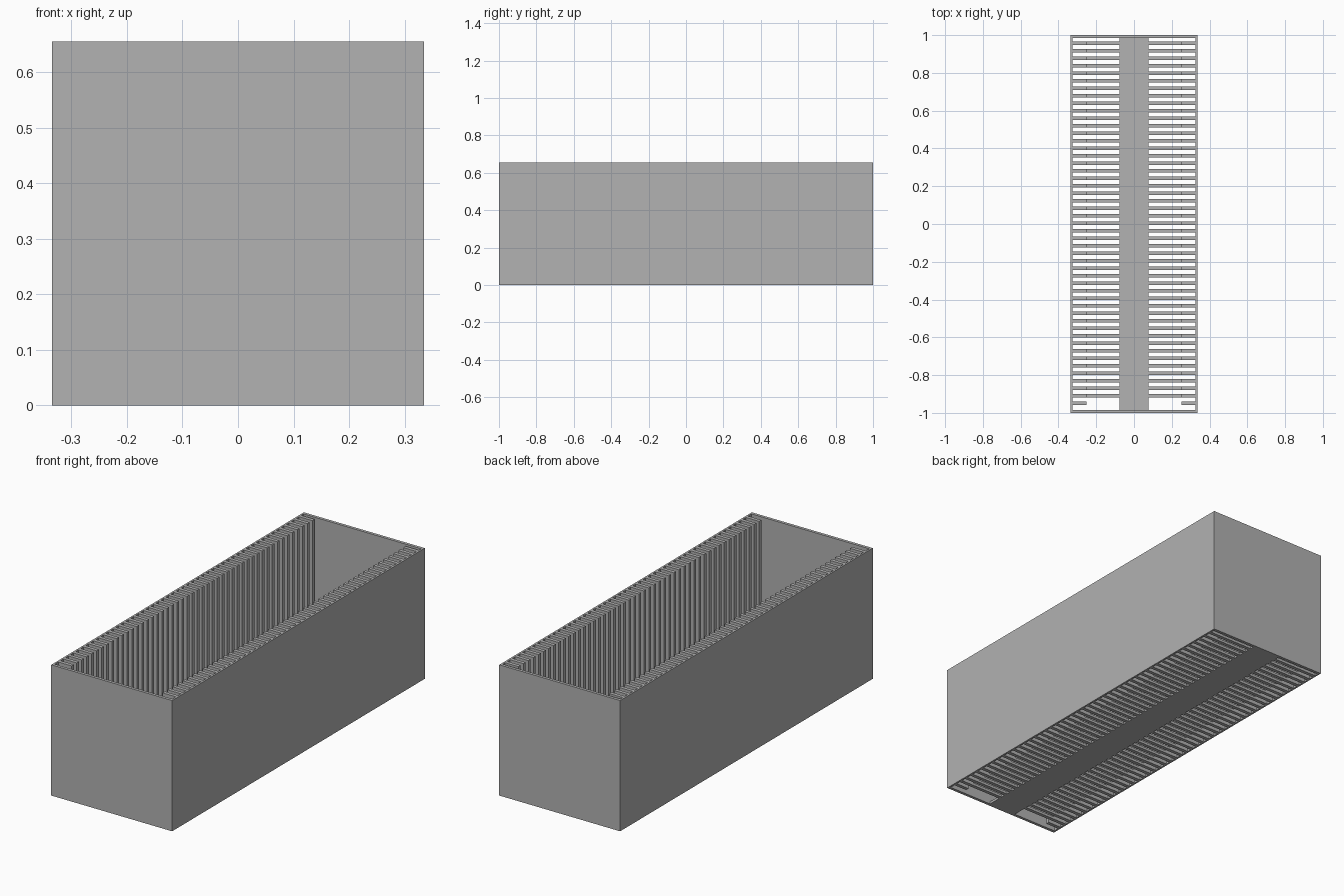
import bpy, bmesh

cube = bpy.data.objects.get("Cube")
if cube:
    bpy.data.objects.remove(cube, do_unlink=True)

# Overall sizes
HALF_X, HALF_Y, HEIGHT = 0.335, 1.0, 0.655
SIDE_WALL, END_WALL, FLOOR = 0.009, 0.015, 0.013
RIB_X, STRIP_X = 0.252, 0.078
RIB_COUNT, FIRST_RIB, PITCH, RIB_WIDTH = 49, -0.948, 0.0397, 0.018

grey = bpy.data.materials.new("grey plastic")
grey.use_nodes = True
colour = (0.445, 0.445, 0.445, 1)
grey.diffuse_color = colour
grey.node_tree.nodes["Principled BSDF"].inputs["Base Color"].default_value = colour


def add_box(bm, x0, x1, y0, y1, z0, z1):
    verts = bmesh.ops.create_cube(bm, size=1)["verts"]
    bmesh.ops.scale(bm, vec=(x1 - x0, y1 - y0, z1 - z0), verts=verts)
    bmesh.ops.translate(bm, vec=((x0 + x1) / 2, (y0 + y1) / 2, (z0 + z1) / 2), verts=verts)


def make_part(name, boxes, mirror=False):
    bm = bmesh.new()
    for box in boxes:
        add_box(bm, *box)
    mesh = bpy.data.meshes.new(name)
    bm.to_mesh(mesh)
    bm.free()
    mesh.materials.append(grey)
    obj = bpy.data.objects.new(name, mesh)
    bpy.context.collection.objects.link(obj)
    if mirror:
        obj.modifiers.new("Mirror", "MIRROR").use_axis[0] = True
    return obj


# Outer walls: a rectangular tube with an open top and bottom
bm = bmesh.new()
rings = []
for x, y in ((HALF_X, HALF_Y), (HALF_X - SIDE_WALL, HALF_Y - END_WALL)):
    for z in (0, HEIGHT):
        rings.append([bm.verts.new((sx * x, sy * y, z))
                      for sx, sy in ((-1, -1), (1, -1), (1, 1), (-1, 1))])
outer_low, outer_top, inner_low, inner_top = rings
for a, b in ((outer_low, outer_top), (outer_top, inner_top),
             (inner_top, inner_low), (inner_low, outer_low)):
    for i in range(4):
        j = (i + 1) % 4
        bm.faces.new((a[i], a[j], b[j], b[i]))
bmesh.ops.recalc_face_normals(bm, faces=bm.faces)
walls_mesh = bpy.data.meshes.new("walls")
bm.to_mesh(walls_mesh)
bm.free()
walls_mesh.materials.append(grey)
bpy.context.collection.objects.link(bpy.data.objects.new("walls", walls_mesh))

# Solid strip along the middle of the floor
make_part("floor_strip", [(-STRIP_X, STRIP_X, END_WALL - HALF_Y, HALF_Y - END_WALL, 0, FLOOR)])

# Vertical divider ribs, and the floor bars joining them to the strip
spans = [(FIRST_RIB + i * PITCH - RIB_WIDTH / 2, FIRST_RIB + i * PITCH + RIB_WIDTH / 2)
         for i in range(RIB_COUNT)]
make_part("divider_ribs", [(RIB_X, HALF_X - SIDE_WALL, a, b, 0, HEIGHT) for a, b in spans], True)
make_part("floor_bars", [(STRIP_X, RIB_X, a, b, 0, FLOOR) for a, b in spans[1:]], True)
